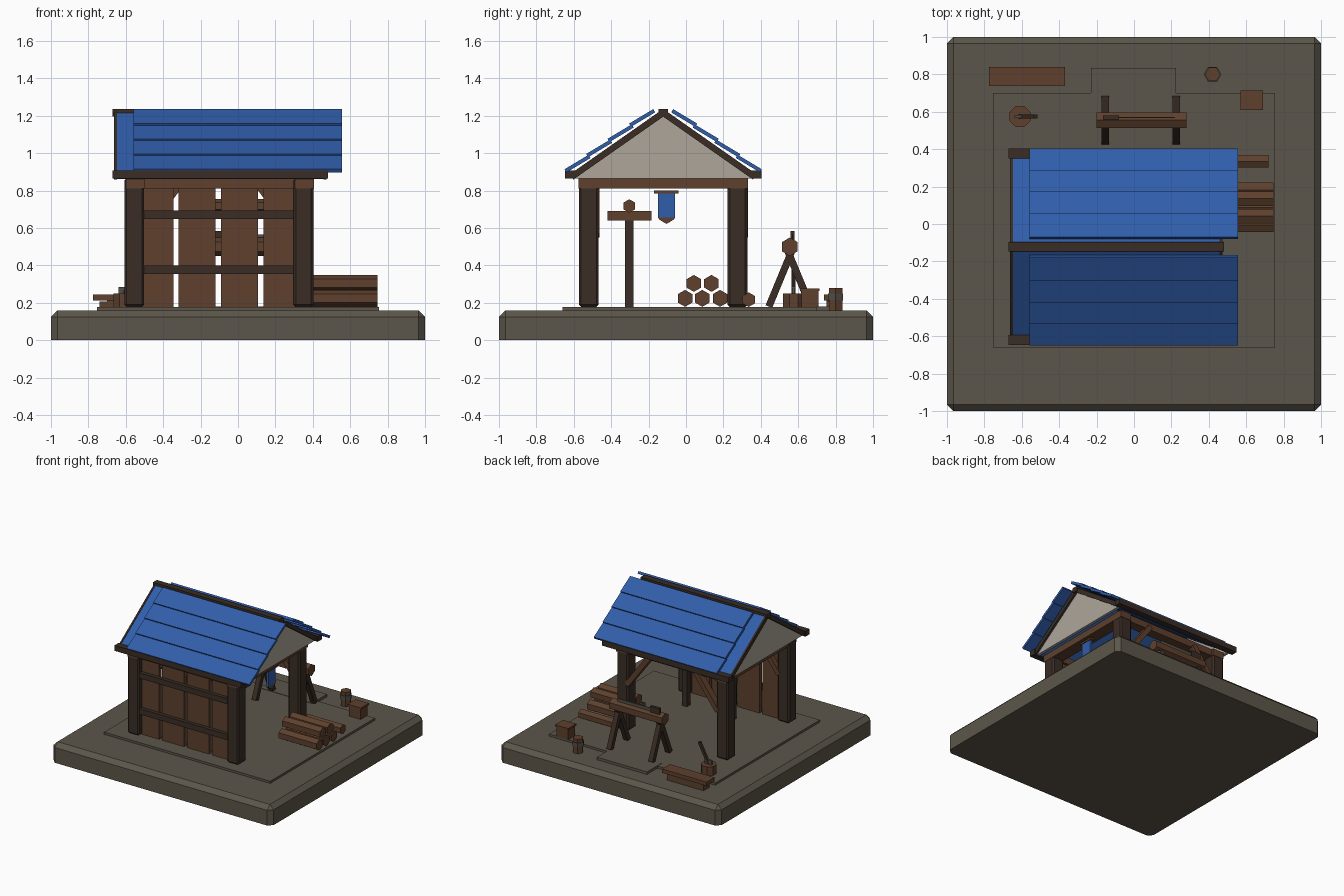
import bpy, bmesh, math
from mathutils import Vector, Matrix

cube = bpy.data.objects.get("Cube")
if cube:
    bpy.data.objects.remove(cube, do_unlink=True)


def material(name, rgb):
    m = bpy.data.materials.new(name)
    m.use_nodes = True
    m.diffuse_color = (*rgb, 1)
    m.node_tree.nodes["Principled BSDF"].inputs["Base Color"].default_value = (*rgb, 1)
    return m


STONE = material("stone", (.108, .094, .069))
DARK = material("dark_timber", (.042, .026, .018))
WOOD = material("brown_wood", (.112, .051, .026))
BLUE = material("blue_roofing", (.03, .11, .40))
PLASTER = material("plaster", (.42, .38, .32))
IRON = material("iron", (.085, .078, .066))


def finish(name, bm, mat):
    bmesh.ops.recalc_face_normals(bm, faces=bm.faces)
    mesh = bpy.data.meshes.new(name)
    bm.to_mesh(mesh)
    bm.free()
    mesh.materials.append(mat)
    ob = bpy.data.objects.new(name, mesh)
    bpy.context.collection.objects.link(ob)
    return ob


def box(name, mat, x, y, z, bevel=0, keep_bottom=False):
    """Box from (low, high) ranges, optionally chamfered."""
    bm = bmesh.new()
    bmesh.ops.create_cube(bm, size=1)
    for v in bm.verts:
        v.co = [(r[0] + r[1]) / 2 + c * (r[1] - r[0]) for c, r in zip(v.co, (x, y, z))]
    if bevel:
        edges = [e for e in bm.edges
                 if not (keep_bottom and all(v.co.z < z[0] + .001 for v in e.verts))]
        bmesh.ops.bevel(bm, geom=edges, offset=bevel, segments=1, affect='EDGES')
    return finish(name, bm, mat)


def bar(name, mat, a, b, width, depth, side=(1, 0, 0)):
    """Rectangular bar between two points; width runs along side."""
    a, b, s = Vector(a), Vector(b), Vector(side)
    d = (b - a).normalized()
    t = d.cross(s).normalized()
    m = Matrix((s * width, t * depth, b - a)).transposed().to_4x4()
    m.translation = (a + b) / 2
    bm = bmesh.new()
    bmesh.ops.create_cube(bm, size=1, matrix=m)
    return finish(name, bm, mat)


def prism(name, mat, pts, lo, hi, axis="x"):
    """Extrude a profile along x (points are y, z) or along z (points are x, y)."""
    bm = bmesh.new()
    place = (lambda p, t: (t, *p)) if axis == "x" else (lambda p, t: (*p, t))
    f = bm.faces.new([bm.verts.new(place(p, lo)) for p in pts])
    ext = bmesh.ops.extrude_face_region(bm, geom=[f])
    move = (hi - lo, 0, 0) if axis == "x" else (0, 0, hi - lo)
    bmesh.ops.translate(bm, vec=move, verts=[g for g in ext["geom"] if isinstance(g, bmesh.types.BMVert)])
    return finish(name, bm, mat)


def ring(a, b, r, n=6, turn=0.0):
    return [(a + r * math.cos(turn + i * math.tau / n), b + r * math.sin(turn + i * math.tau / n))
            for i in range(n)]


def log(name, y, z, r, lo, hi):
    return prism(name, WOOD, ring(y, z, r, turn=math.pi / 2), lo, hi)


# Ground
box("base", STONE, (-1, 1), (-1, 1), (0, .16), .035, True)
box("floor", STONE, (-.755, .755), (-.66, .70), (.15, .178))
box("work_pad", STONE, (-.23, .225), (.64, .835), (.15, .181))

# Frame: posts, braces and top beams
CX, CY = -.103, -.122
POST_X, POST_Y = (-.555, .35), (-.52, .275)
for y in POST_Y:
    for x in POST_X:
        box("post", DARK, (x - .053, x + .053), (y - .053, y + .053), (.178, .865), .012)
        s = 1 if x < CX else -1
        bar("knee_brace", WOOD, (x + s * .04, y + .03, .56), (x + s * .24, y + .03, .83),
            .055, .04, (0, 1, 0))
    box("long_beam", WOOD, POST_X, (y - .04, y + .04), (.81, .866))
for x in POST_X:
    box("cross_beam", WOOD, (x - .045, x + .055), (CY - .453, CY + .453), (.81, .866))

# Front wall
for i in range(4):
    x = -.445 + i * .2265
    box("wall_plank", WOOD, (x - .099, x + .099), (-.53, -.50), (.178, .82))
for z in (.377, .672):
    box("wall_rail", DARK, POST_X, (-.56, -.528), (z - .023, z + .023))

# Roof
RX = -.095
PITCH = math.radians(35)
box("ridge_beam", DARK, (RX - .575, RX + .575), (CY - .025, CY + .025), (1.195, 1.236))
for x in (RX - .535, RX + .535):
    prism("gable", PLASTER, [(CY - .485, .866), (CY + .485, .866), (CY, 1.203)], x - .012, x + .012)
for s in (-1, 1):
    box("eave_beam", DARK, (RX - .575, RX + .575),
        sorted((CY + s * .472, CY + s * .525)), (.864, .908))
    top, foot = (CY, 1.216), (CY + s * .49, .873)
    bar("roof_panel", BLUE, (RX, *top), (RX, *foot), 1.12, .026)
    for x in (RX - .56, RX + .56):
        bar("gable_trim", DARK, (x, *top), (x, *foot), .014, .034)
    # Four overlapping courses, each tipped up at its lower edge
    for i in range(4):
        t = (i + .5) / 4
        y, z = CY + s * (.055 + .46 * t), 1.229 - .325 * t
        tilt, half = PITCH - .07, .075
        dy, dz = s * math.cos(tilt) * half, math.sin(tilt) * half
        bar("roof_course", BLUE, (-.002, y - dy, z + dz), (-.002, y + dy, z - dz), 1.115, .02)

# Hanging banner under the right beam
box("banner_rod", WOOD, (.355, .39), (-.17, -.04), (.785, .80))
box("banner_cloth", BLUE, (.362, .383), (-.15, -.058), (.657, .787))
prism("banner_tip", WOOD, [(-.15, .657), (-.058, .657), (-.065, .645), (-.104, .622), (-.143, .645)],
      .362, .383)

# Indoor rack
for x in (-.21, .21):
    box("rack_post", DARK, (x - .022, x + .022), (-.325, -.28), (.178, .645))
    box("rack_arm", WOOD, (x - .025, x + .025), (-.42, -.185), (.64, .69))
log("rack_pole", -.303, .718, .036, -.28, .28)

# Log pile
for y, z in ((-.005, .224), (.087, .224), (.182, .224), (.042, .304), (.136, .304)):
    log("stacked_log", y, z, .045, .40, .745)
log("loose_log", .335, .217, .039, .40, .72)

# Sawhorse with a log and saw
for x in (-.155, .225):
    for s in (-1, 1):
        bar("sawhorse_leg", DARK, (x, .555 + s * .112, .18), (x, .555 - s * .012, .48), .04, .038)
log("sawn_log", .555, .50, .049, -.20, .28)
box("saw_blade", IRON, (-.10, .22), (.566, .572), (.52, .565))
box("saw_handle", DARK, (-.165, -.08), (.558, .58), (.53, .585))

# Chopping block and axe
prism("chopping_block", WOOD, ring(-.61, .575, .06, 8, math.pi / 8), .178, .25, "z")
box("axe_head", IRON, (-.64, -.575), (.567, .583), (.235, .285))
bar("axe_handle", DARK, (-.61, .575, .25), (-.525, .575, .41), .02, .02, (0, 1, 0))

# Plank stack
box("lower_plank", WOOD, (-.74, -.41), (.75, .83), (.16, .208))
box("upper_plank", WOOD, (-.775, -.37), (.737, .84), (.213, .245))
for x in (-.68, -.47):
    box("plank_spacer", WOOD, (x - .02, x + .02), (.75, .83), (.2, .22))

# Small barrel
prism("barrel", WOOD, ring(.42, .80, .041), .16, .278, "z")
prism("barrel_hoop", IRON, ring(.42, .80, .047), .215, .25, "z")

# Crate
box("crate", WOOD, (.577, .683), (.617, .708), (.178, .262))
box("crate_lid", WOOD, (.57, .69), (.61, .715), (.262, .277))
